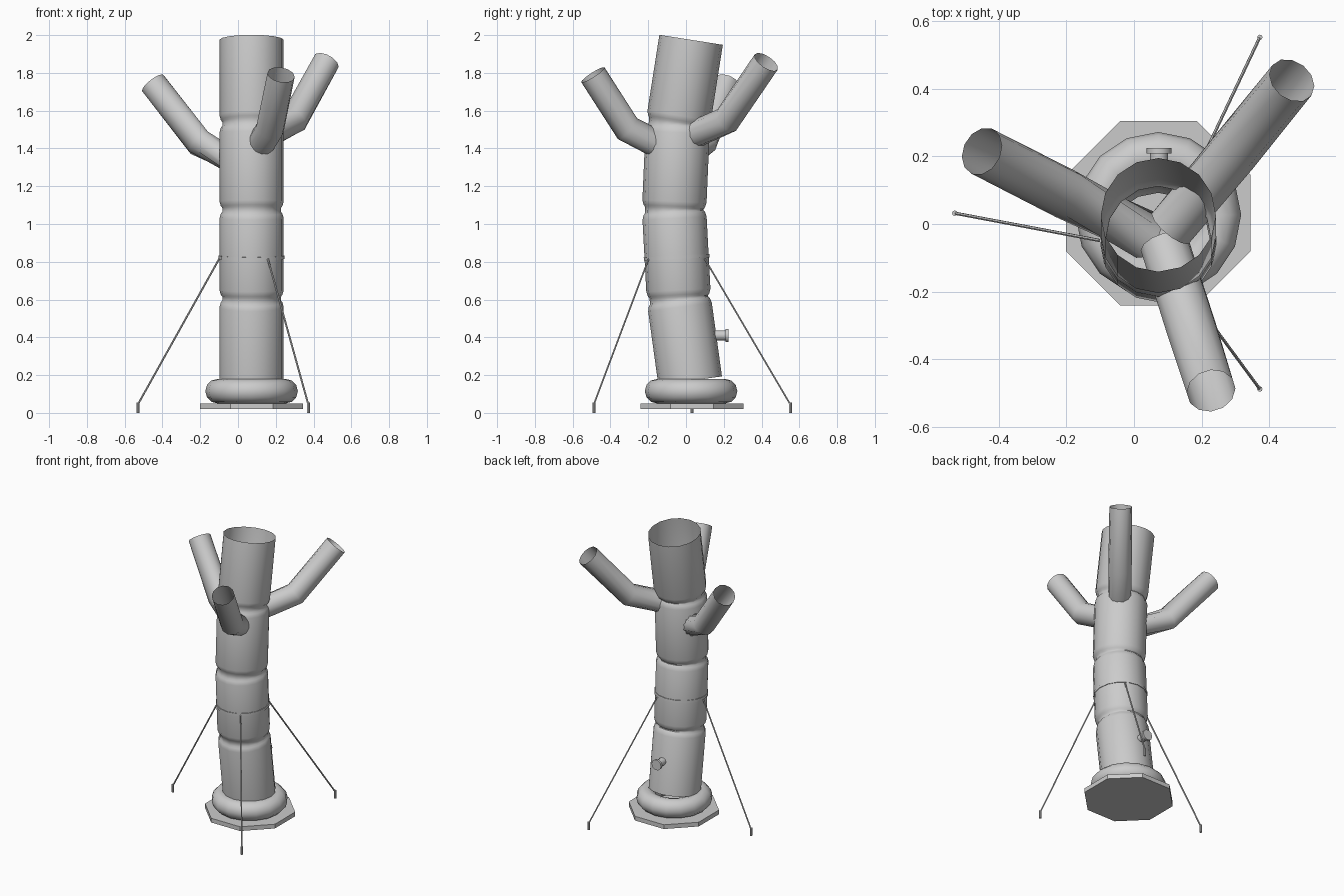
import bpy, bmesh, math
from mathutils import Vector

if "Cube" in bpy.data.objects:
    bpy.data.objects.remove(bpy.data.objects["Cube"])

CX, CY = 0.072, 0.032


def finish(name, bm, smooth=True):
    bmesh.ops.recalc_face_normals(bm, faces=bm.faces[:])
    me = bpy.data.meshes.new(name)
    bm.to_mesh(me)
    bm.free()
    ob = bpy.data.objects.new(name, me)
    bpy.context.collection.objects.link(ob)
    if smooth:
        bpy.ops.object.select_all(action='DESELECT')
        ob.select_set(True)
        bpy.context.view_layer.objects.active = ob
        bpy.ops.object.shade_smooth_by_angle(angle=math.radians(40))
    return ob


def loft(name, rings, sides, caps=False, phase=0.0, smooth=True):
    """Skin a list of (centre, axis, radius) rings; an uncapped loft is an open tube."""
    bm = bmesh.new()
    loops = []
    for c, axis, r in rings:
        axis = Vector(axis).normalized()
        ref = Vector((1, 0, 0)) if abs(axis.x) < 0.8 else Vector((0, 0, 1))
        u = (ref - axis * ref.dot(axis)).normalized()
        v = axis.cross(u)
        loops.append([bm.verts.new(Vector(c) + r * (u * math.cos(a) + v * math.sin(a)))
                      for a in (phase + 2 * math.pi * i / sides for i in range(sides))])
    for a, b in zip(loops, loops[1:]):
        for i in range(sides):
            j = (i + 1) % sides
            bm.faces.new((a[i], a[j], b[j], b[i]))
    if caps:
        bm.faces.new(loops[0])
        bm.faces.new(loops[-1])
    return finish(name, bm, smooth)


def rod(name, a, b, r, sides, smooth=True):
    a, b = Vector(a), Vector(b)
    return loft(name, [(a, b - a, r), (b, b - a, r)], sides, True, 0, smooth)


# Octagonal base plate
loft("base_plate", [((CX, CY, z), (0, 0, 1), 0.295) for z in (0.02, 0.05)],
     8, True, math.pi / 8, False)

# Inflated ring around the foot
bpy.ops.mesh.primitive_torus_add(location=(CX, CY - 0.005, 0.115), major_radius=0.18,
                                 minor_radius=0.065, major_segments=16, minor_segments=12)
bpy.context.object.name = "foot_ring"
bpy.ops.object.shade_smooth_by_angle(angle=math.radians(40))

# Bent trunk: four straight sections pinched at the joints, open at the top
spine = [Vector((0.072, y, z)) for y, z in
         ((0.022, 0.17), (-0.038, 0.605), (-0.063, 1.075), (-0.043, 1.53), (0.027, 1.975))]
pinch = ((0.01, 0.155), (0.02, 0.163), (0.045, 0.17))
rings = []
for i, (a, b) in enumerate(zip(spine, spine[1:])):
    d = (b - a).normalized()
    if i == 0:
        rings.append((a, d, 0.17))
    else:
        rings += [(a + d * t, d, r) for t, r in pinch]
    if i == 3:
        rings.append((b, d, 0.17))
    else:
        rings += [(b - d * t, d, r) for t, r in reversed(pinch)]
loft("trunk", rings, 16)

# Three bent arms starting inside the trunk, open at both ends
arms = {
    "left_arm": ((0.04, -0.035, 1.30), (-0.205, 0.09, 1.43), (-0.45, 0.215, 1.745)),
    "right_arm": ((0.11, -0.01, 1.45), (0.297, 0.215, 1.55), (0.467, 0.425, 1.858)),
    "front_arm": ((0.09, -0.06, 1.375), (0.17, -0.31, 1.505), (0.228, -0.493, 1.79)),
}
for name, pts in arms.items():
    s, e, t = map(Vector, pts)
    d1, d2 = (e - s).normalized(), (t - e).normalized()
    loft(name, [(s, d1, 0.073), (e, d1 + d2, 0.075), (t, d2, 0.073)], 12)

# Strap around the trunk holding the ropes
d = (spine[2] - spine[1]).normalized()
c = spine[1] + d * 0.21
loft("strap", [(c + d * t, d, r) for t, r in
               ((0, 0.168), (0, 0.174), (0.018, 0.174), (0.018, 0.168))], 16)

# Guy ropes and ground stakes
for k, (x, y) in enumerate(((-0.53, 0.032), (0.372, 0.552), (0.372, -0.488))):
    a = math.pi + k * -2 * math.pi / 3
    top = (c.x + 0.172 * math.cos(a), c.y + 0.172 * math.sin(a), 0.815)
    rod(f"rope_{k + 1}", (x, y, 0.045), top, 0.005, 6)
    rod(f"stake_{k + 1}", (x, y, 0), (x, y, 0.055), 0.008, 8)

# Air valve at the back
rod("valve_pipe", (0.074, 0.12, 0.41), (0.074, 0.215, 0.41), 0.027, 10)
rod("valve_cap", (0.074, 0.209, 0.41), (0.074, 0.225, 0.41), 0.037, 10)
